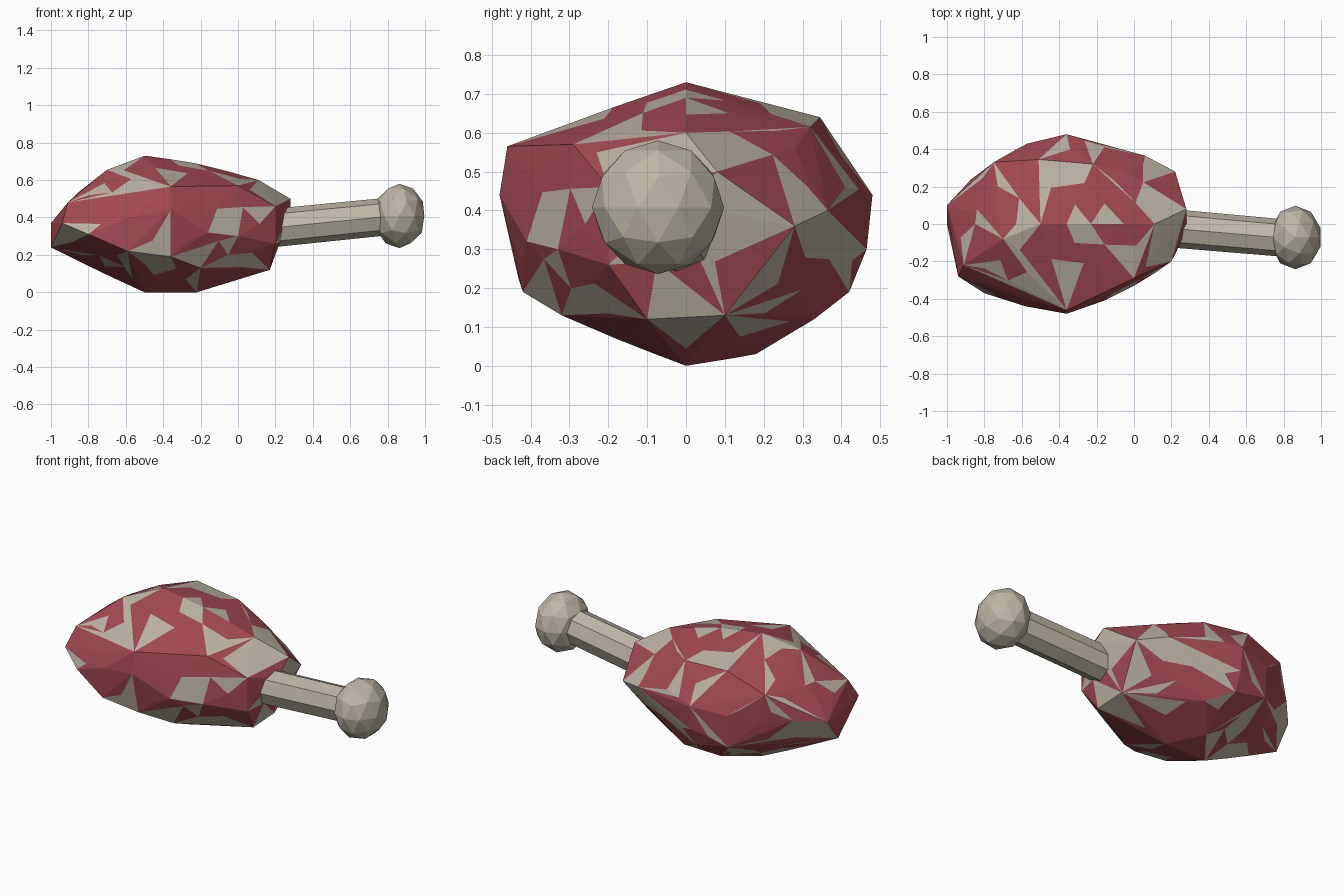
import bpy
import bmesh
import random
from mathutils import Vector
from mathutils.bvhtree import BVHTree

random.seed(11)
default_cube = bpy.data.objects.get("Cube")
if default_cube:
    bpy.data.objects.remove(default_cube, do_unlink=True)


def make_material(name, colour):
    mat = bpy.data.materials.new(name)
    mat.use_nodes = True
    mat.diffuse_color = colour
    shader = mat.node_tree.nodes["Principled BSDF"]
    shader.inputs["Base Color"].default_value = colour
    shader.inputs["Roughness"].default_value = 0.7
    return mat


def make_object(name, bm, materials):
    bmesh.ops.recalc_face_normals(bm, faces=bm.faces)
    mesh = bpy.data.meshes.new(name)
    bm.to_mesh(mesh)
    bm.free()
    for mat in materials:
        mesh.materials.append(mat)
    obj = bpy.data.objects.new(name, mesh)
    bpy.context.collection.objects.link(obj)
    return obj


def hull_around(points):
    bm = bmesh.new()
    for point in points:
        bm.verts.new(point)
    bmesh.ops.convex_hull(bm, input=bm.verts)
    loose = [v for v in bm.verts if not v.link_faces]
    bmesh.ops.delete(bm, geom=loose, context="VERTS")
    bmesh.ops.triangulate(bm, faces=bm.faces)
    return bm


red = make_material("meat_red", (0.38, 0.07, 0.085, 1))
cream = make_material("bone_cream", (0.52, 0.47, 0.38, 1))

# Corner points of the faceted chunk of meat
ridge = [
    (-0.5, 0, 0.73), (-0.23, 0, 0.69), (0.11, 0, 0.6),
    (-0.5, 0, 0), (-0.22, 0, 0), (-0.7, -0.08, 0.655),
]
blunt_end = [
    (-0.91, -0.22, 0.48), (-0.84, 0.08, 0.54), (-1, 0.1, 0.37),
    (-1, 0, 0.24), (-0.94, -0.28, 0.37), (-0.87, 0.24, 0.4),
    (-0.8, -0.37, 0.31),
]
near_side = [
    (-0.36, -0.46, 0.565), (-0.36, -0.48, 0.44), (-0.58, -0.44, 0.4),
    (-0.59, -0.43, 0.22), (-0.36, -0.42, 0.19), (-0.16, -0.41, 0.32),
    (0, -0.29, 0.57), (0, -0.33, 0.3), (-0.2, -0.32, 0.13),
]
far_side = [
    (-0.51, 0.345, 0.64), (-0.22, 0.32, 0.615), (-0.05, 0.28, 0.56),
    (-0.75, 0.33, 0.555), (-0.36, 0.48, 0.44), (-0.36, 0.465, 0.3),
    (-0.57, 0.43, 0.42), (-0.36, 0.42, 0.19), (-0.57, 0.42, 0.23),
    (-0.22, 0.33, 0.12), (-0.36, 0.18, 0.03), (0.06, 0.365, 0.4),
    (-0.16, 0.41, 0.46),
]
shank_end = [
    (0.17, 0.1, 0.13), (0.17, -0.1, 0.12), (0.22, 0.28, 0.36),
    (0.2, -0.2, 0.26), (0.28, 0.08, 0.5), (0.28, -0.03, 0.42),
    (0.2, -0.2, 0.46),
]
corners = [Vector(p) for p in
           ridge + blunt_end + near_side + far_side + shank_end]

# Rough envelope stretched over the corners
envelope = hull_around(corners)
tree = BVHTree.FromBMesh(envelope)
envelope.free()

# Even patch points on the envelope, bulging a little between the corners
centre = Vector((-0.36, 0, 0.365))
ball = bmesh.new()
bmesh.ops.create_icosphere(ball, subdivisions=3, radius=1)
patch_points = []
for v in ball.verts:
    reach = Vector((v.co.x * 0.64, v.co.y * 0.48, v.co.z * 0.365))
    hit = tree.ray_cast(centre, reach.normalized())[0]
    if min((hit - corner).length for corner in corners) > 0.08:
        patch_points.append(hit.lerp(centre + reach, 0.08))
ball.free()

# Skin the chunk and scatter the fat flecks
bm = hull_around(corners + patch_points)
for face in bm.faces:
    face.material_index = int(random.random() < 0.3)
make_object("meat", bm, [red, cream])

# Tilted octagonal bone shaft
start, end = Vector((0.05, -0.01, 0.33)), Vector((0.8, -0.075, 0.405))
axis = end - start
bm = bmesh.new()
bmesh.ops.create_cone(bm, cap_ends=True, segments=8, radius1=0.103,
                      radius2=0.1, depth=axis.length)
shaft = make_object("bone_shaft", bm, [cream])
shaft.location = (start + end) / 2
shaft.rotation_mode = "QUATERNION"
shaft.rotation_quaternion = axis.to_track_quat("Z", "Y")

# Squashed knob at the bone's end, flattened where it meets the shaft
bm = bmesh.new()
bmesh.ops.create_icosphere(bm, subdivisions=2, radius=1)
for v in bm.verts:
    v.co.x = max(v.co.x, -0.88)
    v.co = Vector((v.co.x * 0.14, v.co.y * 0.17, v.co.z * 0.172))
knob = make_object("bone_knob", bm, [cream])
knob.location = (0.863, -0.072, 0.408)
